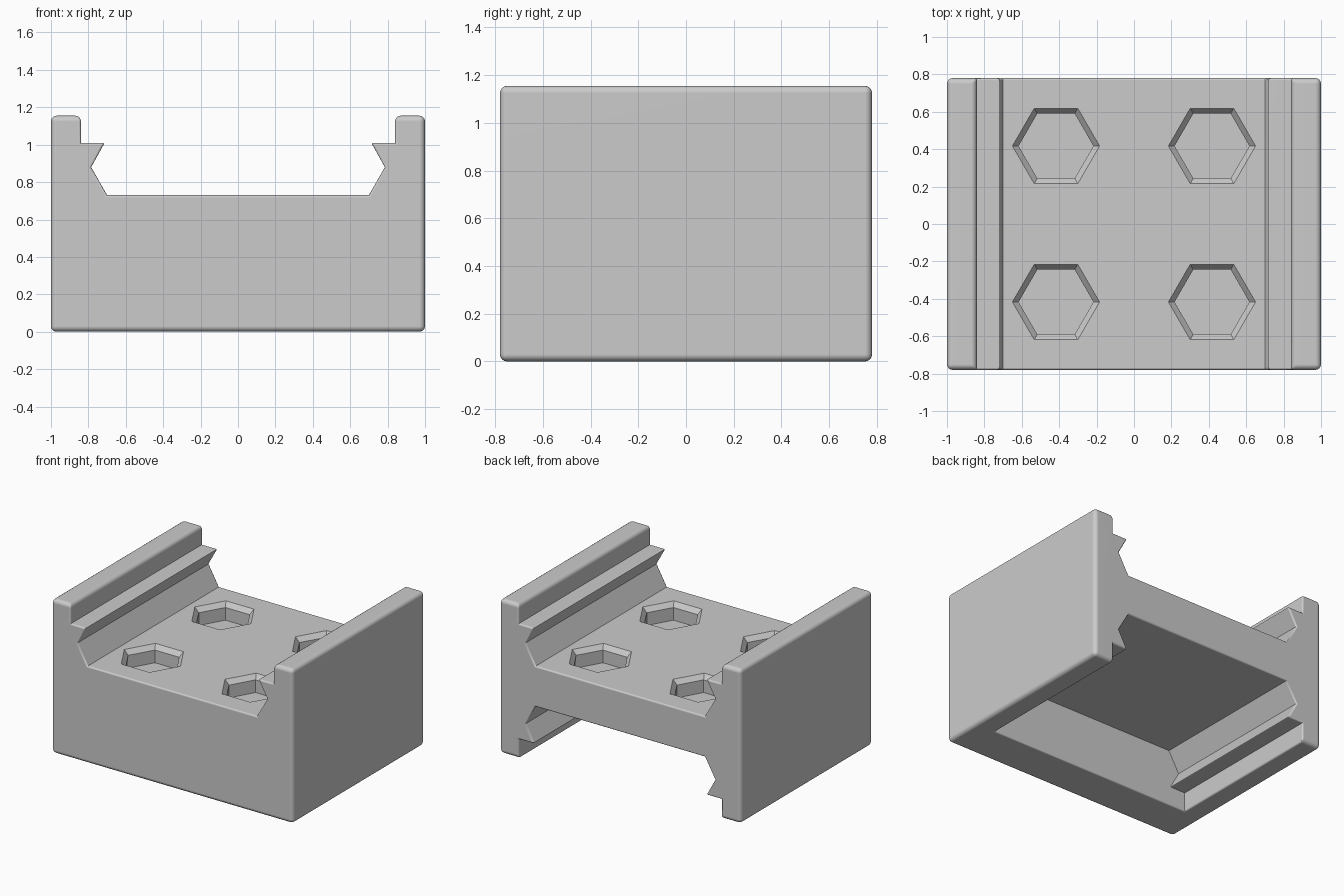
import bpy, bmesh, math

if "Cube" in bpy.data.objects:
    bpy.data.objects.remove(bpy.data.objects["Cube"])

HALF_Y, TOP = 0.78, 1.155
HOLE_X, HOLE_Y = 0.417, 0.417
FLOOR = 0.73

# Single plain grey
grey = bpy.data.materials.new("light grey")
grey.use_nodes = True
colour = (0.6, 0.6, 0.6, 1)
grey.diffuse_color = colour
grey.node_tree.nodes["Principled BSDF"].inputs["Base Color"].default_value = colour


def add_object(name, bm):
    bmesh.ops.recalc_face_normals(bm, faces=bm.faces)
    mesh = bpy.data.meshes.new(name)
    bm.to_mesh(mesh)
    bm.free()
    mesh.materials.append(grey)
    obj = bpy.data.objects.new(name, mesh)
    bpy.context.collection.objects.link(obj)
    return obj


def loft(name, rings):
    """Solid through matching rings of points, capped at both ends."""
    bm = bmesh.new()
    loops = [[bm.verts.new(p) for p in ring] for ring in rings]
    n = len(loops[0])
    for a, b in zip(loops, loops[1:]):
        for i in range(n):
            j = (i + 1) % n
            bm.faces.new((a[i], a[j], b[j], b[i]))
    bm.faces.new(loops[0])
    bm.faces.new(loops[-1])
    return add_object(name, bm)


def extrude_profile(name, profile, y0, y1):
    return loft(name, [[(x, y, z) for x, z in profile] for y in (y0, y1)])


def bake(obj):
    """Replace the mesh by its evaluated result."""
    graph = bpy.context.evaluated_depsgraph_get()
    mesh = bpy.data.meshes.new_from_object(obj.evaluated_get(graph))
    obj.modifiers.clear()
    obj.data = mesh


def hexagon(x, y, z, radius):
    return [(x + radius * math.cos(k * math.pi / 3),
             y + radius * math.sin(k * math.pi / 3), z) for k in range(6)]


# Main block
body = extrude_profile("double_rail_block", [(-1, 0), (1, 0), (1, TOP), (-1, TOP)],
                       -HALF_Y, HALF_Y)

# Notched slot profile, right half mirrored to the left
half = [(0.70, FLOOR), (0.785, 0.88), (0.713, 1.01), (0.84, 1.01), (0.84, 1.4)]
slot = half + [(-x, z) for x, z in reversed(half)]
cutters = [
    extrude_profile("top_slot_cutter", slot, -1, 1),
    extrude_profile("bottom_slot_cutter", [(x, TOP - z) for x, z in slot], -0.465, 1),
]

# Blind hexagonal pockets with a chamfered mouth
for sx in (-1, 1):
    for sy in (-1, 1):
        levels = [(FLOOR + 0.05, 0.233), (FLOOR, 0.233),
                  (FLOOR - 0.035, 0.2), (FLOOR - 0.13, 0.2)]
        cutters.append(loft("hex_pocket_cutter", [
            hexagon(sx * HOLE_X, sy * HOLE_Y, z, r) for z, r in levels]))

for cutter in cutters:
    cutter.hide_render = True
    mod = body.modifiers.new("cut", "BOOLEAN")
    mod.operation = "DIFFERENCE"
    mod.solver = "EXACT"
    mod.object = cutter
bake(body)
for cutter in cutters:
    bpy.data.objects.remove(cutter)

# Round the outer edges widely and the slot edges slightly
bm = bmesh.new()
bm.from_mesh(body.data)
bmesh.ops.remove_doubles(bm, verts=bm.verts, dist=0.0005)
bmesh.ops.dissolve_limit(bm, angle_limit=0.01, verts=bm.verts, edges=bm.edges)
weight = bm.edges.layers.float.new("bevel_weight_edge")


def near(a, b):
    return abs(a - b) < 0.002


def in_pocket(v):
    return abs(v.co.x) < 0.66 and abs(v.co.y) < 0.63 and 0.5 < v.co.z < 0.75


for e in bm.edges:
    if not e.is_manifold or e.calc_face_angle_signed() < 0.3:
        continue
    a, b = e.verts
    if in_pocket(a) and in_pocket(b):
        continue
    outer = sum([
        all(near(abs(v.co.x), 1) for v in e.verts),
        all(near(abs(v.co.y), HALF_Y) for v in e.verts),
        all(near(abs(v.co.z - TOP / 2), TOP / 2) for v in e.verts)])
    e[weight] = 1.0 if outer >= 2 else 0.4
bm.to_mesh(body.data)
bm.free()

bevel = body.modifiers.new("rounded_edges", "BEVEL")
bevel.limit_method = "WEIGHT"
bevel.width = 0.03
bevel.segments = 4
bake(body)

bpy.ops.object.select_all(action="DESELECT")
body.select_set(True)
bpy.context.view_layer.objects.active = body
bpy.ops.object.shade_smooth_by_angle(angle=math.radians(35))
normals = body.modifiers.new("even_shading", "WEIGHTED_NORMAL")
normals.keep_sharp = True
